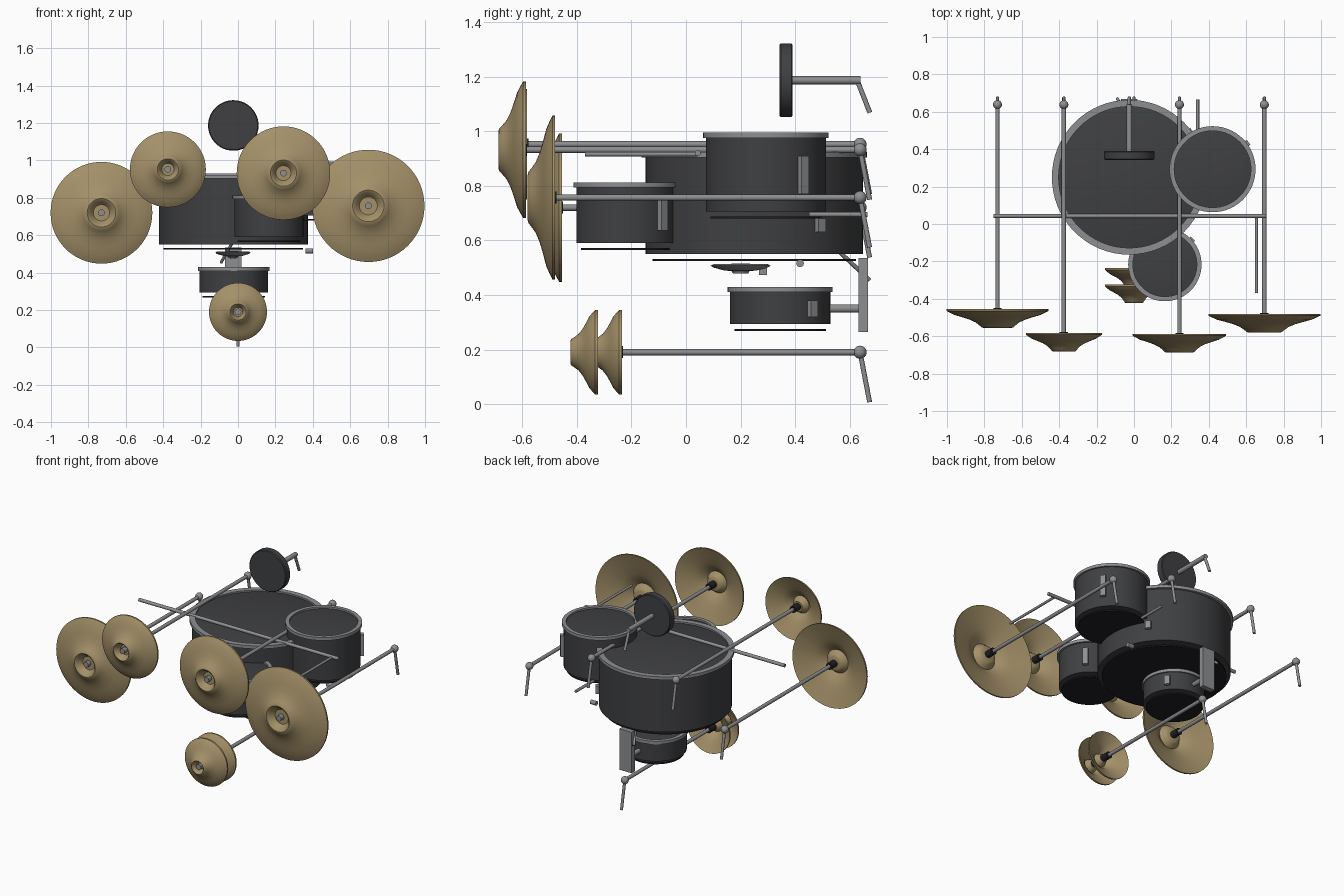
import bpy, bmesh, math
from mathutils import Vector

if "Cube" in bpy.data.objects:
    bpy.data.objects.remove(bpy.data.objects["Cube"])


def material(name, rgb):
    m = bpy.data.materials.new(name)
    m.diffuse_color = (*rgb, 1)
    m.use_nodes = True
    m.node_tree.nodes["Principled BSDF"].inputs["Base Color"].default_value = m.diffuse_color
    return m


DARK = material("dark_shell", (0.05, 0.051, 0.055))
BLACK = material("black_trim", (0.015, 0.015, 0.018))
METAL = material("grey_metal", (0.27, 0.275, 0.285))
BRASS = material("brass", (0.37, 0.28, 0.14))


def finish(bm, name, mat, loc=(0, 0, 0), rot=(0, 0, 0)):
    bmesh.ops.recalc_face_normals(bm, faces=bm.faces)
    me = bpy.data.meshes.new(name)
    bm.to_mesh(me)
    bm.free()
    ob = bpy.data.objects.new(name, me)
    bpy.context.collection.objects.link(ob)
    ob.location, ob.rotation_euler = loc, rot
    me.materials.append(mat)
    bpy.ops.object.select_all(action='DESELECT')
    ob.select_set(True)
    bpy.context.view_layer.objects.active = ob
    bpy.ops.object.shade_smooth_by_angle(angle=math.radians(35))
    return ob


def lathe(name, profile, mat, loc, rot=(0, 0, 0), n=64, loop=False):
    """Revolve (radius, height) points about local z."""
    bm = bmesh.new()
    rings = []
    for r, z in profile:
        if r == 0:
            rings.append([bm.verts.new((0, 0, z))] * n)
        else:
            rings.append([bm.verts.new((r * math.cos(2 * math.pi * i / n),
                                        r * math.sin(2 * math.pi * i / n), z)) for i in range(n)])
    pairs = list(zip(rings, rings[1:])) + ([(rings[-1], rings[0])] if loop else [])
    for a, b in pairs:
        for i in range(n):
            j = (i + 1) % n
            bm.faces.new(list(dict.fromkeys((a[i], a[j], b[j], b[i]))))
    return finish(bm, name, mat, loc, rot)


def rod(name, p, q, r, mat=METAL):
    p, q = Vector(p), Vector(q)
    d = q - p
    bm = bmesh.new()
    bmesh.ops.create_cone(bm, cap_ends=True, segments=20, radius1=r, radius2=r, depth=d.length)
    return finish(bm, name, mat, (p + q) / 2, d.to_track_quat('Z', 'Y').to_euler())


def ball(name, p, r):
    bm = bmesh.new()
    bmesh.ops.create_uvsphere(bm, u_segments=20, v_segments=12, radius=r)
    return finish(bm, name, METAL, p)


def box(name, loc, size, turn=0):
    bm = bmesh.new()
    bmesh.ops.create_cube(bm, size=1)
    bmesh.ops.scale(bm, vec=size, verts=bm.verts)
    return finish(bm, name, METAL, loc, (0, 0, turn))


def drum(name, x, y, r, z0, z1, rim_r, bracket):
    """Shell with head, grey rim, loose lower head and a side bracket."""
    lathe(name + "_shell", [(0, z0), (r, z0), (r, z1 - 0.015), (rim_r - 0.03, z1 - 0.01), (0, z1 - 0.01)],
          DARK, (x, y, 0))
    i = rim_r - 0.025 if r < 0.3 else rim_r - 0.036
    lathe(name + "_rim", [(rim_r, z1 - 0.02), (rim_r, z1), (i, z1), (i, z1 - 0.02)],
          METAL, (x, y, 0), loop=True)
    b = r - 0.016 if r < 0.3 else r - 0.025
    lathe(name + "_lower_head", [(0, z0 - 0.026), (b, z0 - 0.026), (b, z0 - 0.018), (0, z0 - 0.018)],
          BLACK, (x, y, 0))
    by, bz, h = bracket
    a = math.asin((by - y) / r)
    box(name + "_bracket", (x + (r + 0.008) * math.cos(a), y + (r + 0.008) * math.sin(a), bz),
        (0.025, 0.033, h), a)


def cymbal(name, x, y, z, R):
    """Flared cymbal with its bell toward the front; y is the rear edge."""
    outer = [(1, 0), (1, .010), (.93, .020), (.84, .032), (.70, .043), (.55, .056), (.43, .071),
             (.36, .086), (.31, .098), (.28, .1), (.25, .096), (.19, .07), (.16, .06)]
    inner = [(.16, .05), (.20, .056), (.28, .086), (.33, .076), (.42, .058), (.55, .042), (.75, .024)]
    prof = [(0, .06)] + [(r * R, d) for r, d in reversed(outer)]
    prof += [(r * R, d) for r, d in reversed(inner)] + [(0, .05)]
    lathe(name, prof, BRASS, (x, y, z), (math.pi / 2, 0, 0))
    rod(name + "_sleeve", (x, y + 0.005, z), (x, y - 0.055, z), 0.022, BLACK)
    rod(name + "_nut", (x, y - 0.055, z), (x, y - 0.09, z), 0.018)


def stand(name, x, y, z):
    rod(name + "_pole", (x, y, z), (x, 0.64, z), 0.0115)
    ball(name + "_joint", (x, 0.638, z), 0.024)
    rod(name + "_leg", (x, 0.638, z), (x, 0.673, z - 0.183), 0.009)


# Drums
drum("bass_drum", -0.025, 0.25, 0.398, 0.55, 0.923, 0.414, (0.487, 0.655, 0.05))
drum("upper_tom", 0.42, 0.293, 0.22, 0.706, 0.995, 0.23, (0.425, 0.84, 0.14))
drum("lower_tom", 0.165, -0.217, 0.184, 0.59, 0.813, 0.196, (-0.092, 0.692, 0.112))
drum("snare", -0.023, 0.345, 0.184, 0.293, 0.43, 0.192, (0.458, 0.35, 0.06))

# Cymbals with their stands
for name, x, y, z, R in [("left_large_cymbal", -0.73, -0.455, 0.72, 0.272),
                         ("left_small_cymbal", -0.375, -0.582, 0.952, 0.203),
                         ("right_inner_cymbal", 0.243, -0.587, 0.932, 0.25),
                         ("right_large_cymbal", 0.697, -0.48, 0.757, 0.30)]:
    cymbal(name, x, y, z, R)
    stand(name + "_stand", x, y - 0.05, z)

# Paired cymbals on one stand
cymbal("pair_front_cymbal", 0, -0.323, 0.19, 0.155)
cymbal("pair_rear_cymbal", 0, -0.235, 0.19, 0.155)
stand("pair_stand", 0, -0.37, 0.19)

# Seat with post and bent leg
lathe("seat", [(0, 0), (0.13, 0), (0.135, 0.005), (0.135, 0.043), (0.13, 0.048), (0, 0.048)],
      DARK, (-0.025, 0.391, 1.187), (math.pi / 2, 0, 0))
rod("seat_post", (-0.025, 0.39, 1.187), (-0.025, 0.64, 1.187), 0.015)
rod("seat_leg", (-0.025, 0.63, 1.18), (-0.025, 0.674, 1.068), 0.009)

# Cross bar and side arm
rod("cross_bar", (-0.752, 0.043, 0.92), (0.705, 0.043, 0.92), 0.011)
rod("side_arm", (0.655, 0.043, 0.916), (0.655, -0.37, 0.916), 0.008)

# Snare arm, pedal plate and small supports
rod("snare_arm", (-0.025, 0.52, 0.35), (-0.025, 0.64, 0.35), 0.015)
box("pedal_plate", (-0.025, 0.65, 0.4), (0.09, 0.034, 0.27))
rod("bass_spur", (-0.03, 0.56, 0.56), (-0.09, 0.672, 0.455), 0.008)
rod("tom_rod", (0.34, 0.45, 0.695), (0.34, 0.665, 0.695), 0.009)
rod("side_peg", (0.36, 0.418, 0.516), (0.40, 0.418, 0.516), 0.014)

# Small disc and hub below the bass drum
disc = lathe("lower_disc", [(0, 0.515), (0.09, 0.513), (0.1, 0.507), (0.09, 0.5), (0.055, 0.49),
                            (0.03, 0.487), (0.025, 0.478), (0, 0.478)], METAL, (-0.027, 0.2, 0))
disc.scale = (0.95, 1.1, 1)
box("lower_disc_clip", (-0.027, 0.282, 0.486), (0.03, 0.03, 0.026))
